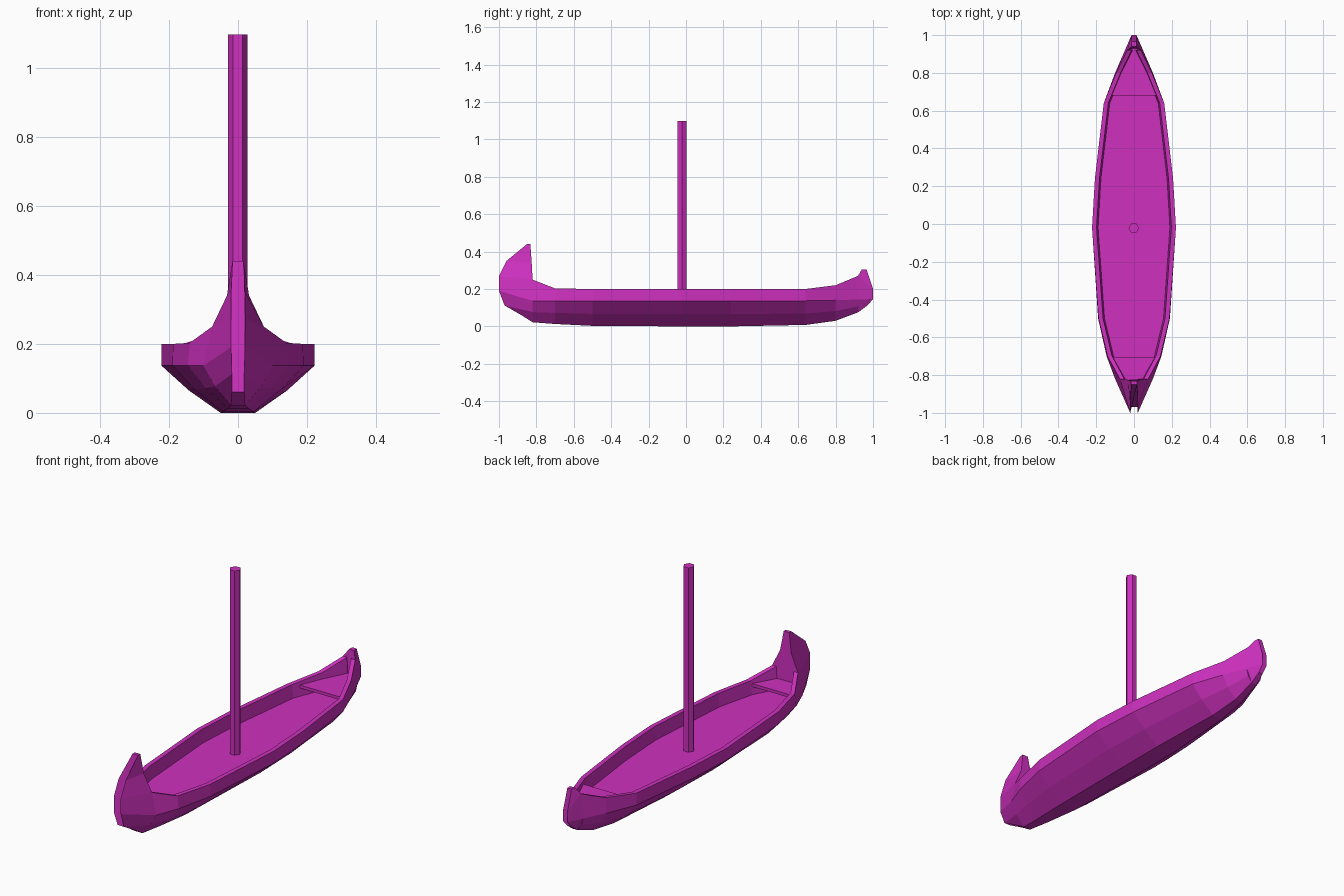
import bpy, bmesh, math

mat = bpy.data.materials.new("magenta")
mat.diffuse_color = (0.62, 0.03, 0.52, 1)


def loft(name, halves, caps=True):
    """Skin a list of right-half profiles, each mirrored across x to a closed ring."""
    bm = bmesh.new()
    rings = []
    for half in halves:
        pts = half + [(-x, y, z) for x, y, z in reversed(half)]
        rings.append([bm.verts.new(p) for p in pts])
    n = len(rings[0])
    for a, b in zip(rings, rings[1:]):
        for i in range(n):
            j = (i + 1) % n
            bm.faces.new((a[i], a[j], b[j], b[i]))
    if caps:
        bm.faces.new(rings[0])
        bm.faces.new(rings[-1])
    bmesh.ops.recalc_face_normals(bm, faces=bm.faces)
    me = bpy.data.meshes.new(name)
    bm.to_mesh(me)
    bm.free()
    me.materials.append(mat)
    ob = bpy.data.objects.new(name, me)
    bpy.context.collection.objects.link(ob)
    return ob


# Hull: y, keel half-width, keel z, chine half-width, chine z, rim half-width, rim z
stations = [
    (-0.82, 0.02, 0.022, 0.100, 0.137, 0.075, 0.25),
    (-0.70, 0.03, 0.013, 0.145, 0.137, 0.140, 0.203),
    (-0.50, 0.045, 0.003, 0.190, 0.137, 0.188, 0.20),
    (-0.02, 0.05, 0.0, 0.222, 0.137, 0.222, 0.20),
    (0.24, 0.05, 0.0, 0.207, 0.137, 0.207, 0.20),
    (0.64, 0.03, 0.008, 0.160, 0.137, 0.160, 0.20),
    (0.80, 0.02, 0.03, 0.100, 0.140, 0.095, 0.22),
    (0.92, 0.016, 0.075, 0.048, 0.144, 0.036, 0.27),
]


def hull_half(y, kw, kz, cw, cz, rw, rz):
    inner = max(0.006, rw - 0.024)
    return [(kw, y, kz),
            ((kw + cw) / 2 + 0.007, y, (kz + cz) / 2 - 0.003),
            (cw, y, cz), (rw, y, rz), (inner, y, rz),
            (max(0.005, inner - 0.008), y, 0.132)]


loft("hull", [hull_half(*s) for s in stations])

# Tall bow post, wedge from the hull end to the stem
loft("bow_post", [
    [(0.02, -0.82, 0.022), (0.067, -0.82, 0.077), (0.10, -0.82, 0.137),
     (0.075, -0.82, 0.25), (0.032, -0.825, 0.34), (0.016, -0.832, 0.44)],
    [(0.018, -0.88, 0.06), (0.018, -0.97, 0.112), (0.02, -1.0, 0.19),
     (0.02, -1.0, 0.27), (0.02, -0.96, 0.35), (0.016, -0.85, 0.44)],
])

# Short stern post
loft("stern_post", [
    [(0.016, 0.92, 0.075), (0.048, 0.92, 0.144),
     (0.036, 0.92, 0.27), (0.014, 0.94, 0.305)],
    [(0.012, 0.97, 0.112), (0.013, 1.0, 0.146),
     (0.013, 1.0, 0.20), (0.012, 0.965, 0.305)],
])

# Small end decks
for name, profile in (("bow_deck", [(-0.705, 0.122), (-0.84, 0.06)]),
                      ("stern_deck", [(0.68, 0.128), (0.80, 0.08), (0.93, 0.015)])):
    loft(name, [[(w, y, 0.172), (w, y, 0.188)] for y, w in profile])

# Hexagonal mast
bpy.ops.mesh.primitive_cylinder_add(vertices=6, radius=0.028, depth=0.967,
                                    location=(-0.001, -0.022, 0.6135),
                                    rotation=(0, 0, math.radians(30)))
mast = bpy.context.object
mast.name = "mast"
mast.data.materials.append(mat)
